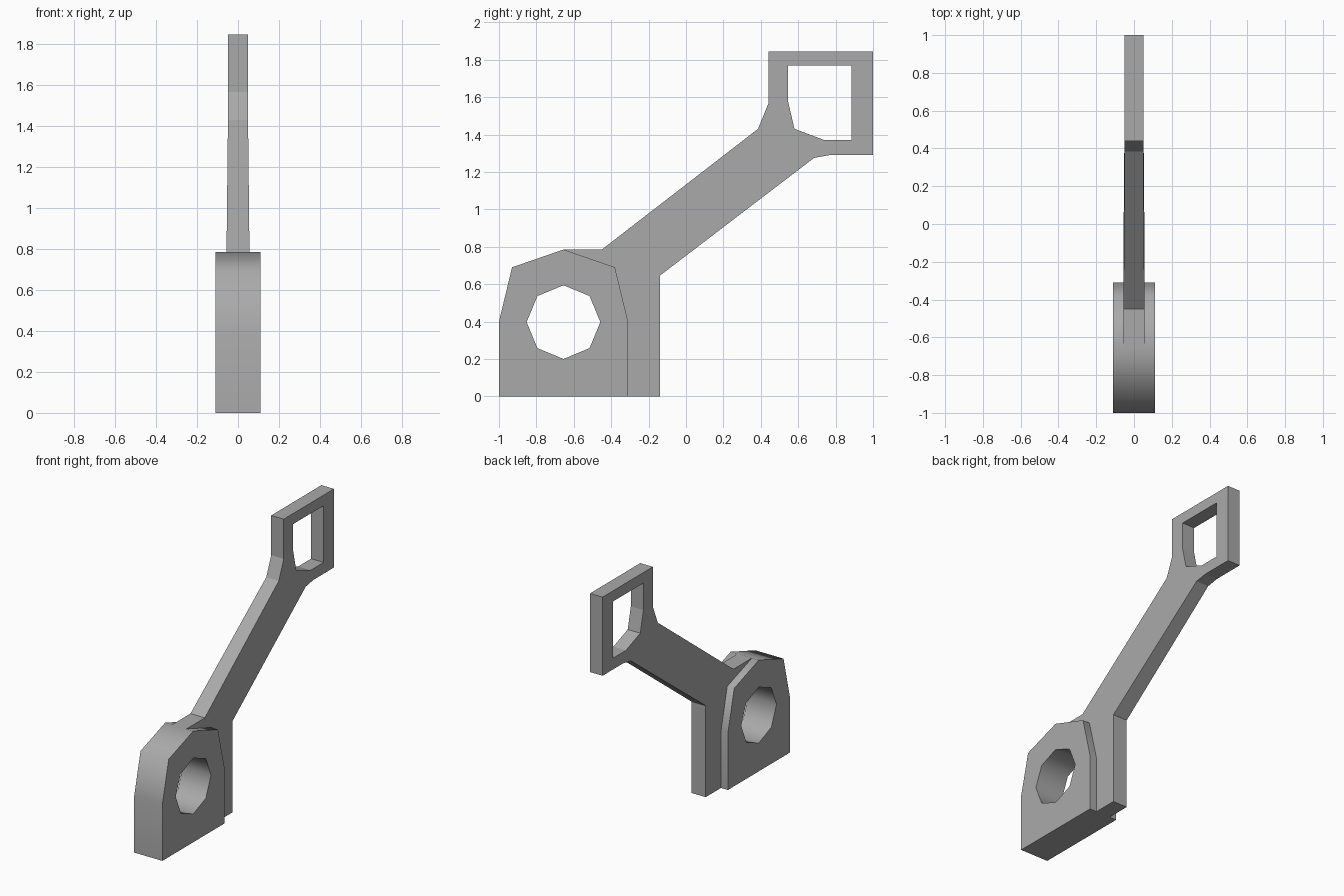
import bpy
import bmesh
import math

default = bpy.data.objects.get("Cube")
if default:
    bpy.data.objects.remove(default, do_unlink=True)

grey = bpy.data.materials.new("plain grey")
grey.use_nodes = True
colour = (0.4, 0.4, 0.4, 1)
grey.diffuse_color = colour
grey.node_tree.nodes["Principled BSDF"].inputs["Base Color"].default_value = colour


def plate(name, outline, opening, half_width):
    """Fill a side profile with one opening and extrude it across x."""
    bm = bmesh.new()
    edges = []
    for loop in (outline, opening):
        verts = [bm.verts.new((0, y, z)) for y, z in loop or []]
        edges += [bm.edges.new((v, verts[i - 1])) for i, v in enumerate(verts)]
    bmesh.ops.triangle_fill(bm, use_beauty=True, edges=edges, normal=(1, 0, 0))
    old = list(bm.verts)
    new = bmesh.ops.extrude_face_region(bm, geom=list(bm.faces), use_keep_orig=True)
    for v in new["geom"]:
        if isinstance(v, bmesh.types.BMVert):
            v.co.x = half_width(v.co.y)
    for v in old:
        v.co.x = -half_width(v.co.y)
    bmesh.ops.recalc_face_normals(bm, faces=bm.faces)
    mesh = bpy.data.meshes.new(name)
    bm.to_mesh(mesh)
    bm.free()
    mesh.materials.append(grey)
    obj = bpy.data.objects.new(name, mesh)
    bpy.context.collection.objects.link(obj)
    return obj


# Thick pivot block with an eight-sided bore
centre_y, centre_z, radius = -0.655, 0.397, 0.197
bore = [(centre_y + radius * math.cos(i * math.pi / 4),
         centre_z + radius * math.sin(i * math.pi / 4)) for i in range(8)]
shoulder = [(-0.31, 0), (-0.31, 0.4), (-0.38, 0.69), (-0.655, 0.785)]
block_outline = shoulder + [(-0.93, 0.69), (-1, 0.4), (-1, 0)]
block = plate("pivot_block", block_outline, bore, lambda y: 0.11)

# Rounded shading on the rim and bore, crisp side edges
bpy.ops.object.select_all(action="DESELECT")
block.select_set(True)
bpy.context.view_layer.objects.active = block
bpy.ops.object.shade_smooth_by_angle(angle=math.radians(60))

# Thin web, slanted arm and square loop, narrowing slightly towards the loop
arm_outline = shoulder + [
    (-0.45, 0.785), (0.385, 1.43), (0.44, 1.565), (0.44, 1.845), (1, 1.845),
    (1, 1.29), (0.77, 1.29), (0.685, 1.275), (-0.14, 0.645), (-0.14, 0)]
loop_opening = [(0.545, 1.77), (0.885, 1.77), (0.885, 1.37),
                (0.74, 1.37), (0.58, 1.43), (0.545, 1.58)]
plate("arm_with_loop", arm_outline, loop_opening,
      lambda y: 0.056 if y < 0 else 0.049)
